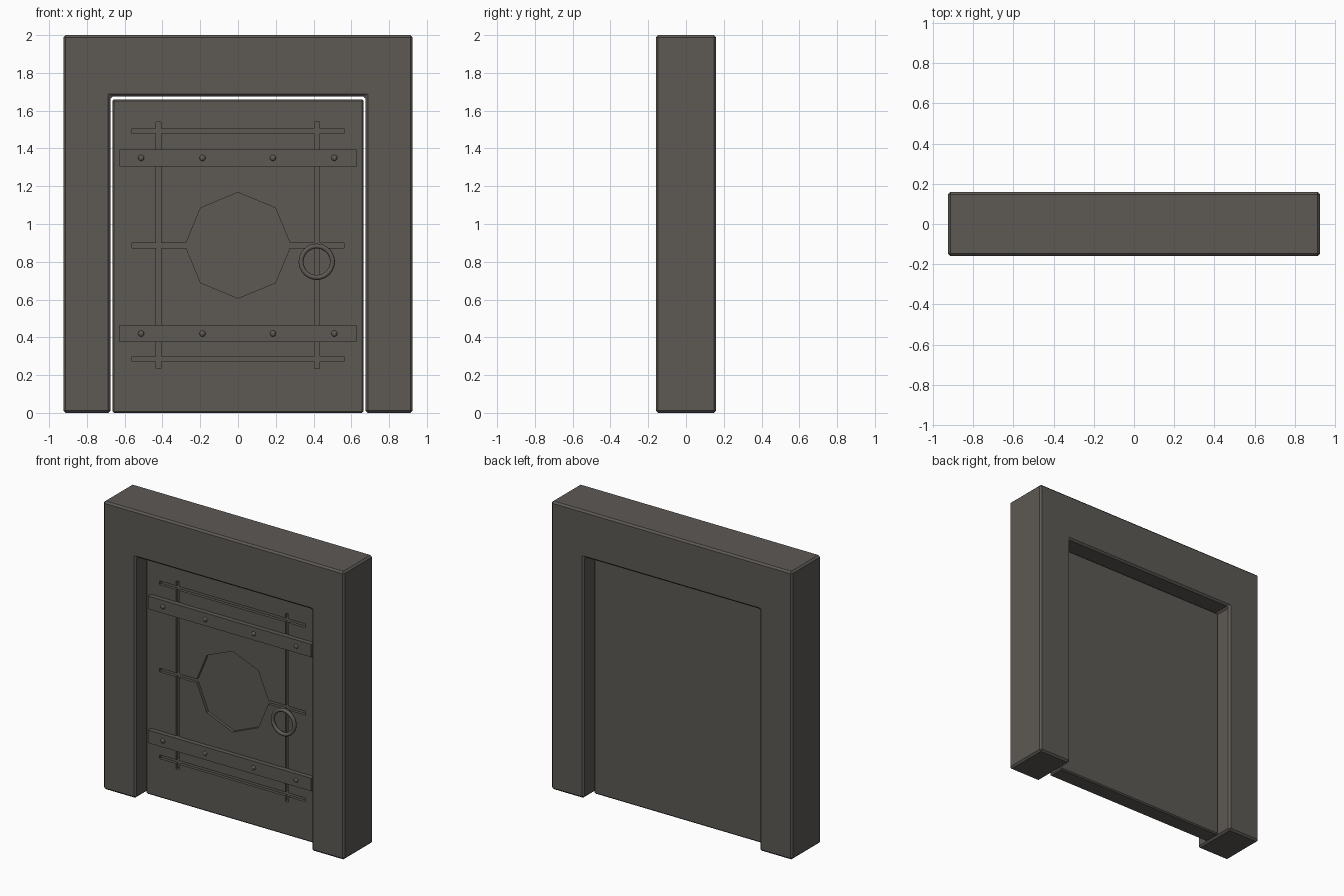
import bpy, bmesh, math
from mathutils import Matrix, Vector

cube = bpy.data.objects.get("Cube")
if cube:
    bpy.data.objects.remove(cube, do_unlink=True)

stone = bpy.data.materials.new("dark warm grey")
stone.use_nodes = True
colour = (0.11, 0.10, 0.09, 1)
stone.diffuse_color = colour
stone.node_tree.nodes["Principled BSDF"].inputs["Base Color"].default_value = colour


def finish(name, bm):
    bmesh.ops.recalc_face_normals(bm, faces=bm.faces)
    mesh = bpy.data.meshes.new(name)
    bm.to_mesh(mesh)
    bm.free()
    mesh.materials.append(stone)
    obj = bpy.data.objects.new(name, mesh)
    bpy.context.collection.objects.link(obj)
    return obj


def prism(name, outline, y0, y1):
    """Extrude an (x, z) outline from y0 to y1."""
    bm = bmesh.new()
    face = bm.faces.new([bm.verts.new((x, y0, z)) for x, z in outline])
    moved = bmesh.ops.extrude_face_region(bm, geom=[face])["geom"]
    verts = [v for v in moved if isinstance(v, bmesh.types.BMVert)]
    bmesh.ops.translate(bm, verts=verts, vec=(0, y1 - y0, 0))
    return finish(name, bm)


def box(name, x0, x1, z0, z1, y0, y1):
    return prism(name, [(x0, z0), (x1, z0), (x1, z1), (x0, z1)], y0, y1)


def bevel(obj, width):
    mod = obj.modifiers.new("edge_chamfer", "BEVEL")
    mod.width = width
    mod.segments = 1


def carve(target, cutter):
    cutter.hide_render = True
    cutter.hide_viewport = True
    cutter.display_type = "WIRE"
    mod = target.modifiers.new(cutter.name, "BOOLEAN")
    mod.operation = "DIFFERENCE"
    mod.solver = "EXACT"
    mod.object = cutter


# Surrounding arch and recessed door slab
W, H, D = 0.925, 2.0, 0.16
IN_W, IN_H = 0.675, 1.675
frame = prism("door_frame", [(-W, 0), (-IN_W, 0), (-IN_W, IN_H), (IN_W, IN_H),
                             (IN_W, 0), (W, 0), (W, H), (-W, H)], -D, D)
bevel(frame, 0.012)

FRONT = -0.06
door = box("door_slab", -0.665, 0.665, 0, 1.66, FRONT, -FRONT)
bevel(door, 0.008)

# Grooves carved into the door face
FLOOR = FRONT + 0.02
for i, z in enumerate((0.285, 0.887, 1.493)):
    carve(door, box(f"cross_groove_cutter_{i}", -0.56, 0.56,
                    z - 0.013, z + 0.013, FRONT - 0.05, FLOOR))
for side, x in (("right", -0.42), ("left", 0.418)):
    carve(door, box(f"upright_groove_cutter_{side}", x - 0.013, x + 0.013,
                    0.235, 1.54, FRONT - 0.05, FLOOR))

# Eight-sided recess in the middle
octagon = [(0.28 * math.sin(i * math.tau / 8), 0.887 + 0.28 * math.cos(i * math.tau / 8))
           for i in range(8)]
carve(door, prism("octagon_cutter", octagon, FRONT - 0.05, FLOOR))

# Iron straps with domed rivets
STRAP = FRONT - 0.032
for name, z in (("lower", 0.42), ("upper", 1.35)):
    box(f"{name}_strap", -0.627, 0.627, z - 0.045, z + 0.045, STRAP, FRONT + 0.005)
    bm = bmesh.new()
    for x in (-0.513, -0.188, 0.185, 0.51):
        place = Matrix.Translation((x, STRAP, z)) @ Matrix.Diagonal((1, 0.7, 1, 1))
        bmesh.ops.create_uvsphere(bm, u_segments=12, v_segments=8, radius=0.016, matrix=place)
    rivets = finish(f"{name}_rivets", bm)
    rivets.data.shade_smooth()

# Ring handle
bpy.ops.mesh.primitive_torus_add(major_segments=40, minor_segments=10,
                                 major_radius=0.083, minor_radius=0.013,
                                 location=(0.417, FRONT - 0.035, 0.80),
                                 rotation=(math.pi / 2, 0, 0))
ring = bpy.context.object
ring.name = "ring_handle"
ring.data.materials.append(stone)
bpy.ops.object.shade_smooth()
